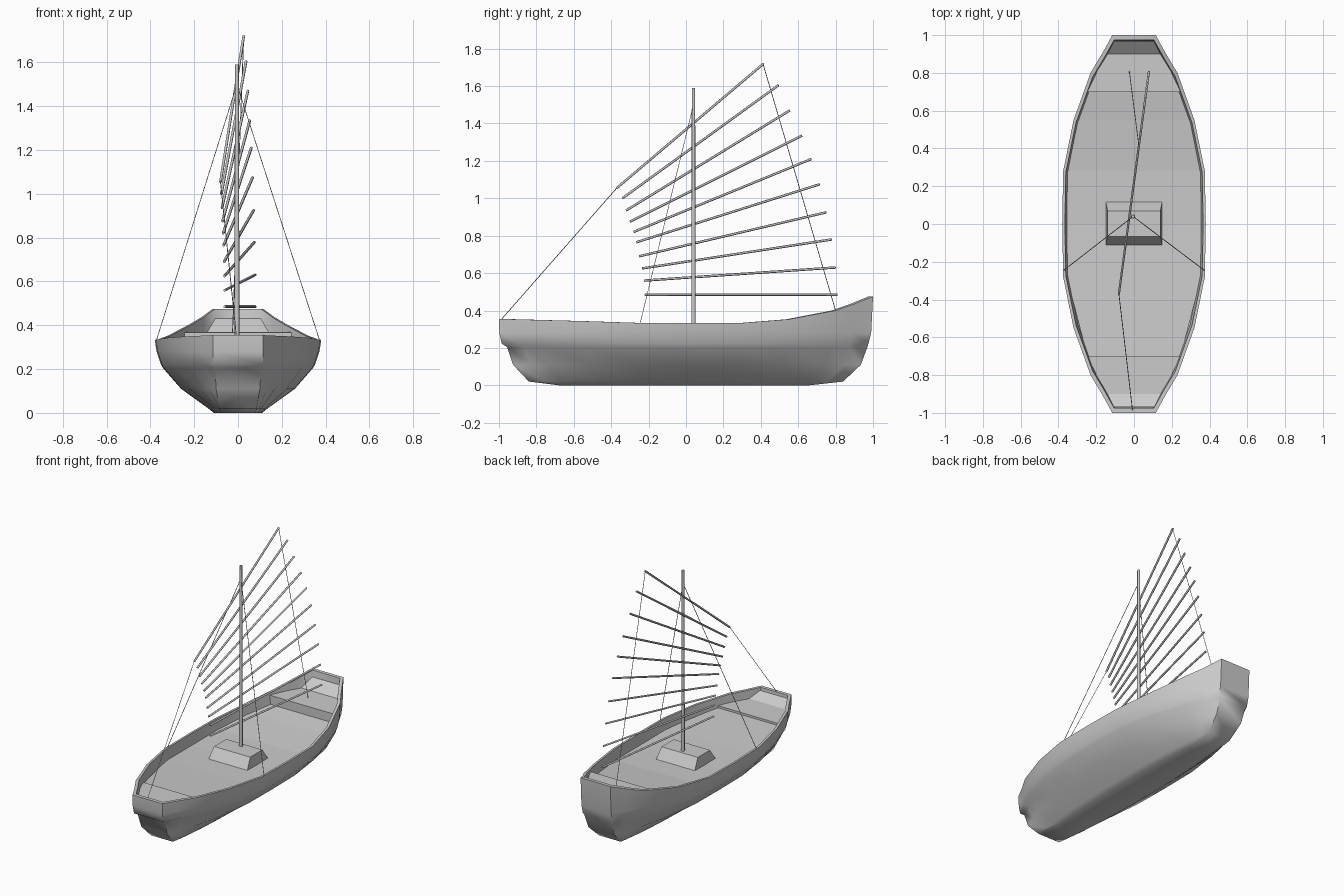
import bpy, math
from mathutils import Vector

if "Cube" in bpy.data.objects:
    bpy.data.objects.remove(bpy.data.objects["Cube"])


def lerp_table(table, t):
    for (a, va), (b, vb) in zip(table, table[1:]):
        if t <= b:
            return va + (vb - va) * (t - a) / (b - a)
    return table[-1][1]


def make(name, verts, faces, smooth=None):
    mesh = bpy.data.meshes.new(name)
    mesh.from_pydata(verts, [], faces)
    obj = bpy.data.objects.new(name, mesh)
    bpy.context.collection.objects.link(obj)
    bpy.context.view_layer.objects.active = obj
    bpy.ops.object.select_all(action='DESELECT')
    obj.select_set(True)
    bpy.ops.object.mode_set(mode='EDIT')
    bpy.ops.mesh.select_all(action='SELECT')
    bpy.ops.mesh.normals_make_consistent(inside=False)
    bpy.ops.object.mode_set(mode='OBJECT')
    if smooth:
        bpy.ops.object.shade_smooth_by_angle(angle=math.radians(smooth))
    return obj


def rod(name, a, b, r1, r2=None, sides=6):
    a, b = Vector(a), Vector(b)
    d = b - a
    bpy.ops.mesh.primitive_cone_add(vertices=sides, radius1=r1, radius2=r2 or r1,
                                    depth=d.length, location=(a + b) / 2)
    obj = bpy.context.object
    obj.name = name
    obj.rotation_euler = d.to_track_quat('Z', 'Y').to_euler()
    bpy.ops.object.shade_smooth_by_angle(angle=math.radians(61))
    return obj


# Half width along the plan, and the sheer line of the gunwale
plan = [(0, .38), (.28, .375), (.55, .32), (.8, .23), (.9, .17), (1, .115)]
sheer = [(-1, .355), (-.55, .343), (-.2, .332), (.28, .332), (.55, .353),
         (.8, .40), (.9, .435), (1, .475)]
stations = [-1, -.9, -.8, -.55, -.28, 0, .28, .55, .8, .9, 1]


def ring(width, end, y0, y1, z=None, drop=0):
    side = []
    for s in stations:
        p = (lerp_table(plan, abs(s)) - .115) / .265
        y = -s * y0 if s < 0 else s * y1
        y = s * (abs(y0) if s < 0 else y1)
        side.append((end + (width - end) * p, y,
                     lerp_table(sheer, s) - drop if z is None else z))
    return side + [(-x, y, zz) for x, y, zz in reversed(side)]


# Hull: rings from the inner wall over the gunwale and down to the keel
rings = [
    ring(.353, .10, -.968, .968, drop=.10),
    ring(.366, .105, -.975, .975),
    ring(.38, .115, -1, 1),
    ring(.372, .115, -.998, .99, .28),
    ring(.352, .115, -.985, .975, .222),
    ring(.343, .105, -.957, .97, .205),
    ring(.26, .10, -.925, .935, .11),
    ring(.135, .085, -.84, .84, .02),
    ring(.11, .08, -.68, .66, 0),
]
n = len(rings[0])
verts = [v for r in rings for v in r]
faces = [(k * n + i, k * n + (i + 1) % n, (k + 1) * n + (i + 1) % n, (k + 1) * n + i)
         for k in range(len(rings) - 1) for i in range(n)]
base = (len(rings) - 1) * n
faces += [(base + i, base + i + 1, base + n - 2 - i, base + n - 1 - i)
          for i in range(len(stations) - 1)]
make("hull", verts, faces, 60)

# Deck with raised bow and stern platforms
deck = [(-.97, .335), (-.9, .295), (-.7, .295), (-.7, .28), (-.28, .26), (0, .255),
        (.28, .26), (.55, .285), (.7, .305), (.7, .368), (.9, .37), (.97, .43)]
verts = []
for y, z in deck:
    w = lerp_table(plan, abs(y)) - .019
    verts += [(-w, y, z), (w, y, z)]
make("deck", verts, [(2 * i, 2 * i + 1, 2 * i + 3, 2 * i + 2)
                     for i in range(len(deck) - 1)])

# Hatch: tapered block around the mast foot
verts = [(sx * x, y, z) for x, y0, y1, z in ((.15, -.115, .12, .25), (.14, -.065, .07, .33))
         for sx, y in ((-1, y0), (1, y0), (1, y1), (-1, y1))]
make("mast_hatch", verts, [(0, 1, 2, 3), (4, 5, 6, 7)] +
     [(i, (i + 1) % 4, 4 + (i + 1) % 4, 4 + i) for i in range(4)])

# Mast
rod("mast", (-.005, .04, .26), (-.005, .04, 1.59), .012, .009, 8)

# Sail battens: fan of rods (front y, z, back y, z), turned slightly off the centreline
battens = [(-.37, 1.055, .415, 1.72), (-.34, 1.0, .495, 1.605), (-.32, .935, .555, 1.47),
           (-.30, .875, .62, 1.335), (-.28, .82, .67, 1.21), (-.265, .765, .715, 1.075),
           (-.25, .69, .75, .925), (-.235, .625, .78, .78), (-.225, .56, .80, .63),
           (-.22, .485, .81, .485)]


def sail_x(y):
    return -.03 + .135 * y


for i, (y0, z0, y1, z1) in enumerate(battens):
    rod(f"batten_{i + 1}", (sail_x(y0), y0, z0), (sail_x(y1), y1, z1), .0065)

# Rigging: shrouds, fore sheet and aft sheet
for s in (-1, 1):
    rod("shroud", (-.005, .04, 1.5), (s * .372, -.245, .333), .002, sides=4)
rod("fore_sheet", (-.08, -.37, 1.055), (-.008, -.985, .355), .002, sides=4)
rod("aft_sheet", (.026, .412, 1.718), (-.025, .81, .365), .002, sides=4)
